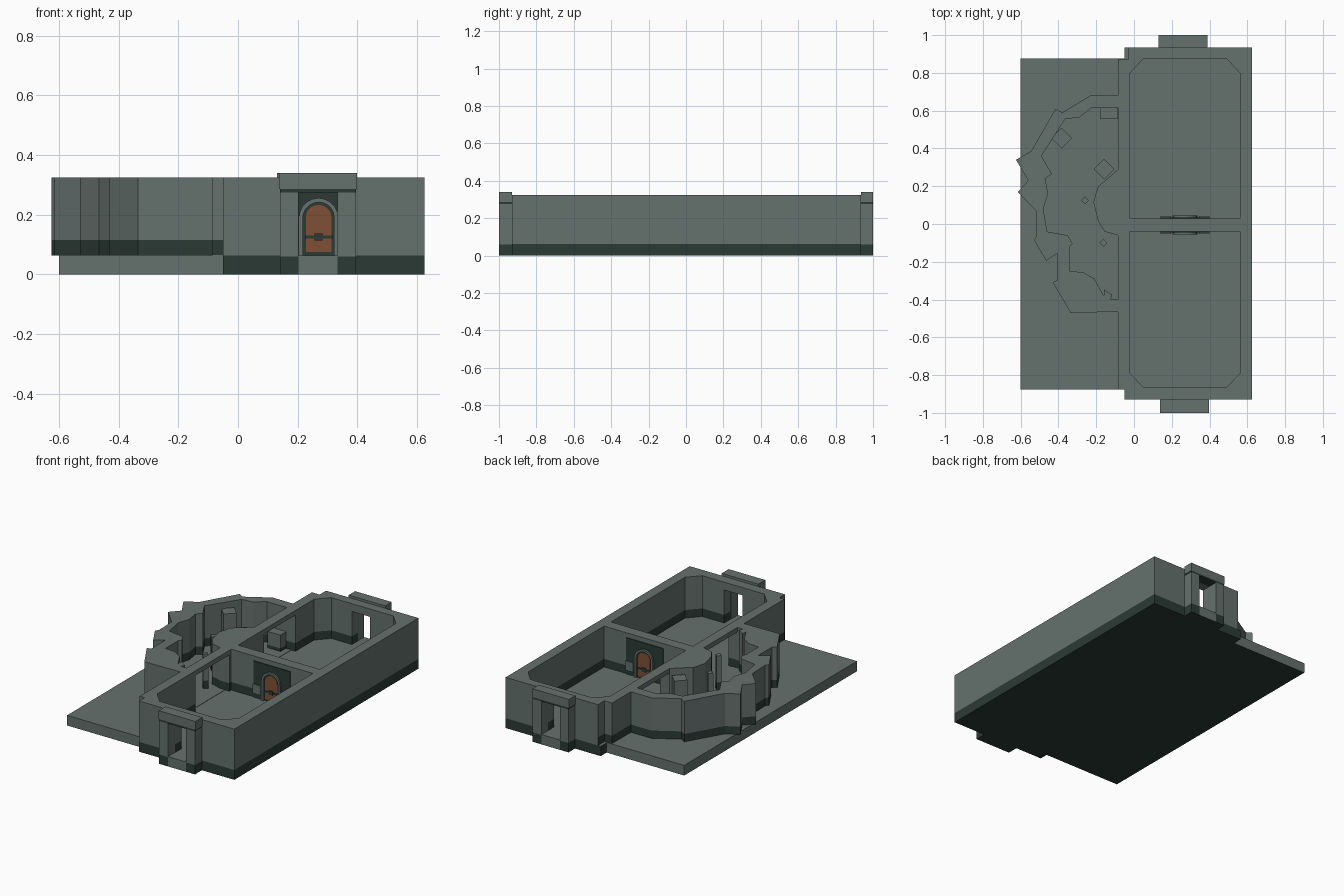
import bpy, bmesh, math

if "Cube" in bpy.data.objects:
    bpy.data.objects.remove(bpy.data.objects["Cube"])

def mat(name, c):
    m = bpy.data.materials.new(name)
    m.diffuse_color = (*c, 1)
    m.use_nodes = True
    m.node_tree.nodes["Principled BSDF"].inputs["Base Color"].default_value = m.diffuse_color
    return m

STONE = mat("grey stone", (0.13, 0.165, 0.155))
DARK = mat("dark green stone", (0.024, 0.042, 0.034))
WOOD = mat("orange wood", (0.21, 0.08, 0.035))
FLOOR, BAND, TOP = 0.063, 0.115, 0.325

def prism(name, poly, levels, rule, axis='z'):
    """Extrude an outline through levels; rule(centre, normal) picks 0 stone, 1 dark, 2 wood."""
    put = (lambda a, b, h: (a, b, h)) if axis == 'z' else (lambda a, b, h: (a, h, b))
    bm = bmesh.new()
    rings = [[bm.verts.new(put(a, b, h)) for a, b in poly] for h in levels]
    n = len(poly)
    for r0, r1 in zip(rings, rings[1:]):
        for i in range(n):
            j = (i + 1) % n
            bm.faces.new((r0[i], r0[j], r1[j], r1[i]))
    bm.faces.new(rings[0])
    bm.faces.new(rings[-1])
    bmesh.ops.recalc_face_normals(bm, faces=bm.faces)
    for f in bm.faces:
        f.material_index = rule(f.calc_center_median(), f.normal)
    me = bpy.data.meshes.new(name)
    bm.to_mesh(me)
    bm.free()
    for m in (STONE, DARK, WOOD):
        me.materials.append(m)
    ob = bpy.data.objects.new(name, me)
    bpy.context.collection.objects.link(ob)
    return ob

def rect(x0, x1, y0, y1):
    return [(x0, y0), (x1, y0), (x1, y1), (x0, y1)]

def flat(i):
    return lambda c, n: i

def under_dark(c, n):
    return 1 if n.z < -0.5 else 0

def slab_dark(c, n):
    return 0 if n.z > 0.5 else 1

def skirted(c, n):
    # dark skirting low on walls, except on the outer faces of the main block
    if n.z < -0.5:
        return 1
    outside = c.x > 0.62 or abs(c.y) > 0.925
    return 1 if abs(n.z) < 0.5 and c.z < BAND and not outside else 0

def wall(name, poly):
    prism(name, poly, (FLOOR, BAND, TOP), skirted)

# ground slabs
prism("building_base", rect(-0.05, 0.625, -0.93, 0.935), (0, FLOOR), slab_dark)
prism("side_platform", rect(-0.6, -0.05, -0.875, 0.875), (0, 0.065), under_dark)

# main walls, broken at the doors and at the cave openings
wall("east_wall", [(0.625, -0.93), (0.625, 0.935), (0.325, 0.935), (0.325, 0.875), (0.49, 0.875),
                   (0.56, 0.80), (0.56, -0.79), (0.49, -0.865), (0.335, -0.865), (0.335, -0.93)])
wall("front_west_wall", [(0.205, -0.93), (-0.05, -0.93), (-0.05, -0.875), (-0.085, -0.875),
                         (-0.085, -0.40), (-0.02, -0.40), (-0.02, -0.79), (0.05, -0.865), (0.205, -0.865)])
wall("back_west_wall", [(0.195, 0.935), (-0.03, 0.935), (-0.03, 0.87), (-0.085, 0.87),
                        (-0.085, 0.61), (-0.02, 0.61), (-0.02, 0.80), (0.05, 0.875), (0.195, 0.875)])
wall("rock_bulge_and_divider", [(0.56, -0.04), (0.56, 0.03), (-0.02, 0.03), (-0.02, 0.29), (-0.085, 0.29),
                                (-0.14, 0.24), (-0.19, 0.20), (-0.215, 0.115), (-0.19, 0.015),
                                (-0.155, -0.04), (-0.085, -0.06), (-0.02, -0.06), (-0.02, -0.04)])
# headers over openings
for nm, r, z in (("front_opening_header", rect(-0.085, -0.02, -0.40, -0.06), 0.295),
                 ("back_opening_header", rect(-0.085, -0.02, 0.29, 0.61), 0.295),
                 ("front_door_header", rect(0.205, 0.335, -0.93, -0.865), 0.275),
                 ("back_door_header", rect(0.195, 0.325, 0.875, 0.935), 0.275)):
    prism(nm, r, (z, TOP), flat(0))

# ragged cave wall
outer = [(-0.085, 0.68), (-0.23, 0.68), (-0.38, 0.59), (-0.415, 0.61), (-0.545, 0.385), (-0.625, 0.34),
         (-0.56, 0.23), (-0.615, 0.17), (-0.52, 0.07), (-0.515, -0.065), (-0.53, -0.085), (-0.465, -0.195),
         (-0.405, -0.155), (-0.405, -0.295), (-0.43, -0.31), (-0.335, -0.47), (-0.085, -0.465)]
inner = [(-0.085, 0.615), (-0.225, 0.615), (-0.29, 0.565), (-0.365, 0.555), (-0.49, 0.36), (-0.435, 0.265),
         (-0.47, 0.24), (-0.455, 0.16), (-0.48, 0.08), (-0.46, -0.04), (-0.35, -0.06), (-0.325, -0.105),
         (-0.34, -0.12), (-0.34, -0.25), (-0.27, -0.255), (-0.21, -0.29), (-0.16, -0.38), (-0.16, -0.345),
         (-0.115, -0.375), (-0.125, -0.40), (-0.085, -0.40)]
wall("cave_wall", outer + inner[::-1])

# cave pillars: centre, half diagonal, height
for i, (x, y, r, h) in enumerate(((-0.383, 0.455, 0.055, 0.285), (-0.158, 0.29, 0.055, 0.285),
                                  (-0.26, 0.125, 0.021, 0.285), (-0.162, -0.1, 0.021, 0.285))):
    prism(f"cave_pillar_{i + 1}", [(x - r, y), (x, y - r), (x + r, y), (x, y + r)],
          (FLOOR, BAND, h), skirted)
prism("cave_block", rect(-0.18, -0.087, 0.555, 0.614), (FLOOR, 0.085, 0.17),
      lambda c, n: 1 if c.z < 0.085 else 0)

# outer portals, front and back
def portal(side, cx, y0, y1):
    foot = lambda c, n: 1 if c.z < 0.06 or n.z < -0.5 else 0
    for s, tag in ((-1, "left"), (1, "right")):
        a, b = sorted((cx + s * 0.065, cx + s * 0.127))
        prism(f"{side}_portal_{tag}_jamb", rect(a, b, y0, y1), (0, 0.06, 0.275), foot)
    prism(f"{side}_portal_trim", rect(cx - 0.127, cx + 0.127, y0, y1), (0.275, 0.286), flat(1))
    prism(f"{side}_portal_lintel", rect(cx - 0.13, cx + 0.13, y0, y1), (0.286, 0.34), flat(0))
    prism(f"{side}_doorstep", rect(cx - 0.065, cx + 0.065, y0, y1), (0, FLOOR), under_dark)

portal("front", 0.268, -1.0, -0.93)
portal("back", 0.26, 0.935, 1.0)

# arched wooden door on both faces of the dividing wall
def arch(cx, r, z0, spring):
    return [(cx - r, z0), (cx + r, z0)] + [
        (cx + r * math.cos(math.pi * k / 10), spring + r * math.sin(math.pi * k / 10)) for k in range(11)]

def door(side, y, s):
    cx = 0.27
    def plate(name, poly, d0, d1, i):
        prism(f"{side}_{name}", poly, (y + s * d0, y + s * d1), flat(i), 'y')
    plate("door_panel", rect(cx - 0.13, cx + 0.13, FLOOR, 0.295), 0, 0.005, 1)
    out, mid = arch(cx, 0.066, FLOOR, 0.19), arch(cx, 0.052, FLOOR, 0.19)
    plate("door_arch", out[1:] + [out[0], mid[0]] + mid[:1:-1] + [mid[1]], 0.005, 0.016, 0)
    plate("door_leaf", arch(cx, 0.043, 0.075, 0.19), 0.005, 0.009, 2)
    plate("door_strap", rect(cx - 0.046, cx + 0.046, 0.12, 0.131), 0.009, 0.012, 1)
    plate("door_lock", rect(cx - 0.013, cx + 0.013, 0.113, 0.138), 0.009, 0.015, 1)
    for t in (-1, 1):
        a, b = sorted((cx + t * 0.075, cx + t * 0.13))
        plate(f"door_plinth_{'left' if t < 0 else 'right'}", rect(a, b, 0.09, 0.15), 0.005, 0.012, 0)

door("front", -0.04, -1)
door("back", 0.03, 1)
